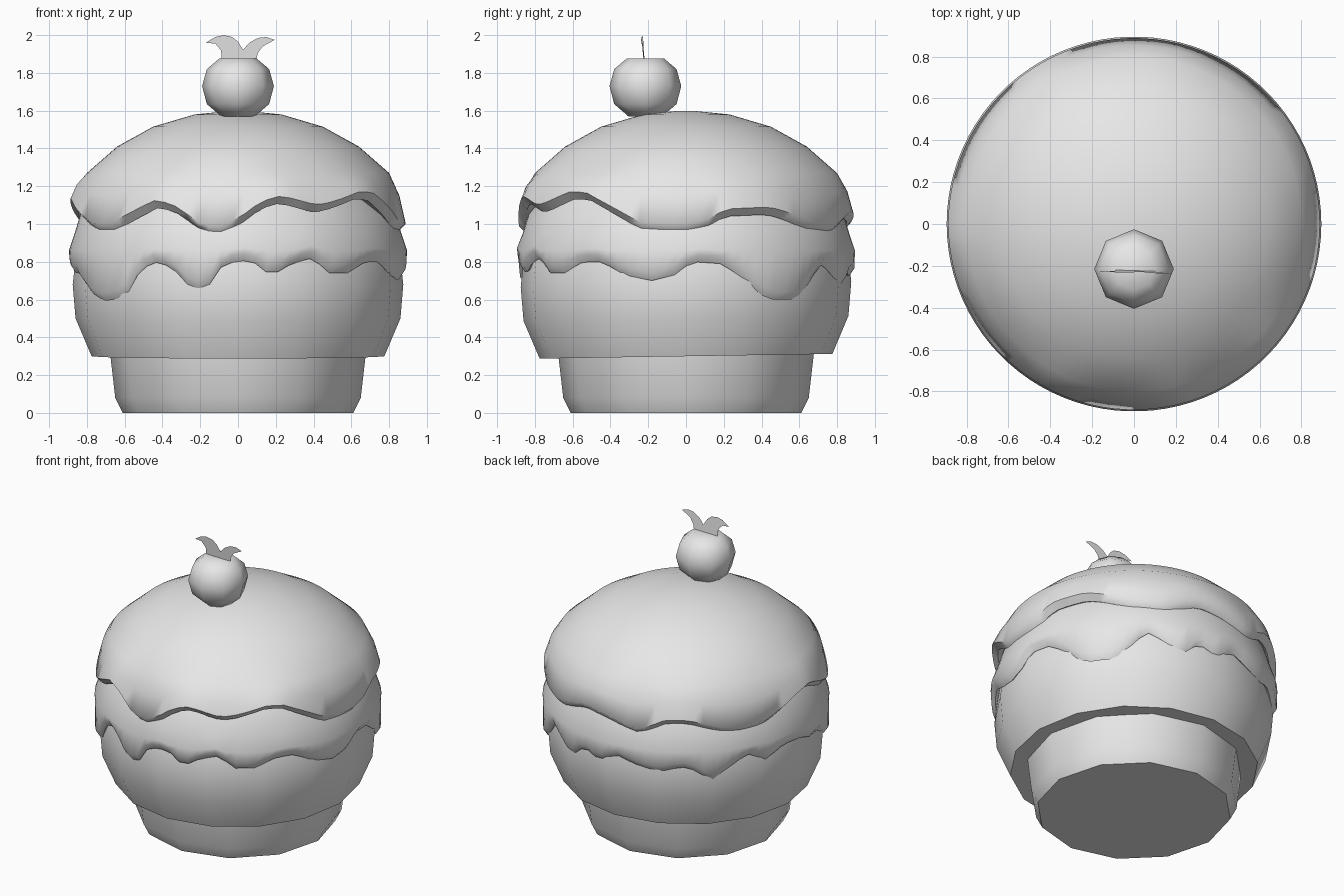
import bpy, bmesh, math

if "Cube" in bpy.data.objects:
    bpy.data.objects.remove(bpy.data.objects["Cube"])

grey = bpy.data.materials.new("plain_grey")
grey.diffuse_color = (0.8, 0.8, 0.8, 1)
grey.use_nodes = True
grey.node_tree.nodes["Principled BSDF"].inputs["Base Color"].default_value = grey.diffuse_color


def finish(bm, name, recalc=True):
    """Turn a bmesh into a named, smooth shaded object."""
    if recalc:
        bmesh.ops.recalc_face_normals(bm, faces=bm.faces)
    mesh = bpy.data.meshes.new(name)
    bm.to_mesh(mesh)
    bm.free()
    mesh.materials.append(grey)
    ob = bpy.data.objects.new(name, mesh)
    bpy.context.collection.objects.link(ob)
    bpy.ops.object.select_all(action='DESELECT')
    ob.select_set(True)
    bpy.context.view_layer.objects.active = ob
    bpy.ops.object.shade_smooth_by_angle(angle=math.radians(60))
    return ob


def lathe(name, profile, sides, centre=(0, 0), tilt=0.0, caps=True):
    """Sweep profile(angle in degrees) -> [(r, z), ...] around a vertical axis."""
    bm = bmesh.new()
    cols = []
    for i in range(sides):
        a = 360 * i / sides
        c, s = math.cos(math.radians(a)), math.sin(math.radians(a))
        cols.append([bm.verts.new((centre[0] + r * c, centre[1] + r * s, z + tilt * r * s))
                     for r, z in profile(a)])
    n = len(cols[0])
    for i in range(sides):
        p, q = cols[i], cols[(i + 1) % sides]
        for j in range(n - 1):
            bm.faces.new((p[j], q[j], q[j + 1], p[j + 1]))
    if caps:
        bm.faces.new([c[0] for c in cols])
        bm.faces.new([c[-1] for c in cols])
    return finish(bm, name)


def wave(points):
    """Periodic linear interpolation of (angle, height) pairs."""
    pts = sorted((a % 360, z) for a, z in points)
    pts = [(pts[-1][0] - 360, pts[-1][1])] + pts + [(pts[0][0] + 360, pts[0][1])]

    def height(a):
        for (a0, z0), (a1, z1) in zip(pts, pts[1:]):
            if a0 <= a <= a1:
                return z0 + (z1 - z0) * (a - a0) / max(a1 - a0, 1e-6)
    return height


# Dripping lower edge of the icing
drips = wave([
    (-165, .74), (-151, .62), (-143, .59), (-133, .62), (-127, .75), (-121, .80),
    (-113, .77), (-110, .69), (-104, .66), (-100, .68), (-96, .77), (-90, .81),
    (-83, .79), (-79, .73), (-75, .75), (-71, .79), (-63, .82), (-56, .74),
    (-48, .74), (-39, .80), (-31, .80), (-22, .73), (-12, .70), (-4, .73),
    (2, .80), (12, .79), (19, .73), (25, .65), (30, .60), (42, .60), (49, .69),
    (55, .79), (63, .73), (70, .66), (78, .76), (86, .71), (95, .78), (104, .74),
    (114, .71), (123, .75), (130, .72), (135, .64), (140, .70), (151, .80),
    (160, .73), (170, .79), (180, .78), (188, .74)])

# Wavy lower edge of the top
rim = wave([
    (-161, 1.03), (-149, .97), (-140, .97), (-130, 1.03), (-119, 1.10), (-111, 1.06),
    (-103, .97), (-97, .95), (-89, 1.01), (-82, 1.09), (-75, 1.12), (-62, 1.07),
    (-55, 1.09), (-44, 1.14), (-37, 1.14), (-26, 1.06), (-16, .98), (-7, .97),
    (1, .97), (8, 1.0), (14, 1.05), (30, 1.06), (38, 1.03), (48, .98), (62, .96),
    (70, 1.0), (78, 1.04), (90, 1.02), (105, .96), (117, 1.05), (126, 1.05),
    (141, .98), (149, .97), (159, .98), (176, 1.08), (185, 1.11)])


def icing_profile(a):
    e = drips(a)
    return [(.81, e + .05), (.865, e), (.892, e + .04), (.895, max(.86, e + .07)),
            (.865, .95), (.835, 1.05), (.77, 1.14)]


def top_profile(a):
    e = rim(a)
    return [(.78, e + .02), (.85, e - .01), (.888, e + .03),
            (.855, (e + .03) * .45 + 1.27 * .55), (.80, 1.27), (.64, 1.41),
            (.45, 1.515), (.23, 1.58), (.06, 1.597)]


# Cake cup, cake body, icing, domed top
lathe("cup", lambda a: [(.61, 0), (.65, .08), (.68, .34)], 12)
lathe("cake_body", lambda a: [(.62, .31), (.775, .30), (.86, .5), (.875, .68),
                              (.86, .82), (.80, 1.0)], 16, tilt=.016)
lathe("icing", icing_profile, 90, caps=False)
lathe("top", top_profile, 90)

# Berry on the front of the top
lathe("berry", lambda a: [(.09, 1.57), (.165, 1.635), (.19, 1.73), (.165, 1.82),
                          (.10, 1.875)], 8, centre=(0, -.215))


# Flat leaves on the berry
def leaf(name, outline):
    bm = bmesh.new()
    bm.faces.new([bm.verts.new((x, -.222 - .03 * x - .09 * (z - 1.87), z)) for x, z in outline])
    finish(bm, name, recalc=False)


leaf("left_leaf", [(-.085, 1.86), (.015, 1.86), (.028, 1.92), (0, 1.965), (-.03, 1.99),
                   (-.075, 2.0), (-.12, 1.99), (-.17, 1.96), (-.12, 1.955), (-.09, 1.92)])
leaf("right_leaf", [(-.005, 1.86), (.095, 1.86), (.105, 1.905), (.13, 1.94), (.195, 1.975),
                    (.15, 1.99), (.105, 1.985), (.06, 1.96), (.025, 1.92)])
